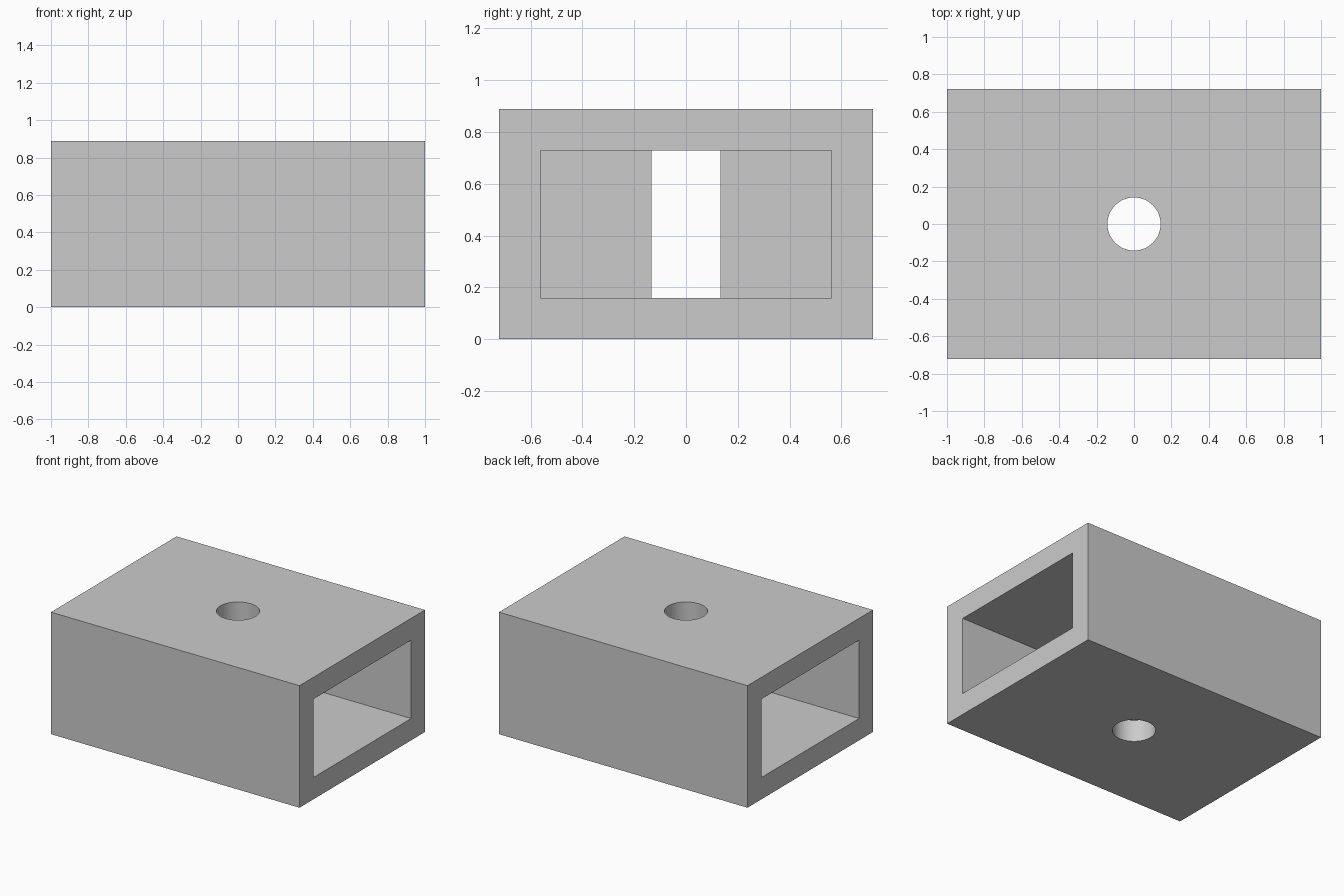
import bpy
import math

# Remove the default cube
old = bpy.data.objects.get("Cube")
if old:
    bpy.data.objects.remove(old, do_unlink=True)

LENGTH, WIDTH, HEIGHT = 2.0, 1.442, 0.888
WALL = 0.159          # outer shell thickness
DIVIDER = 0.1         # thickness of the web between the pockets
HOLE_RADIUS = 0.142

grey = bpy.data.materials.new("plain grey")
grey.use_nodes = True
colour = (0.6, 0.6, 0.6, 1)
grey.diffuse_color = colour
grey.node_tree.nodes["Principled BSDF"].inputs["Base Color"].default_value = colour


def box(name, size, location):
    bpy.ops.mesh.primitive_cube_add(size=1, location=location)
    obj = bpy.context.object
    obj.name = name
    obj.scale = size
    bpy.ops.object.transform_apply(location=False, rotation=False, scale=True)
    obj.data.materials.append(grey)
    return obj


def cut(target, cutter):
    cutter.hide_render = True
    mod = target.modifiers.new("cut", 'BOOLEAN')
    mod.operation = 'DIFFERENCE'
    mod.solver = 'EXACT'
    mod.object = cutter
    bpy.ops.object.select_all(action='DESELECT')
    target.select_set(True)
    bpy.context.view_layer.objects.active = target
    bpy.ops.object.modifier_apply(modifier=mod.name)
    bpy.data.objects.remove(cutter, do_unlink=True)


# Solid block
mid = HEIGHT / 2
housing = box("housing_block", (LENGTH, WIDTH, HEIGHT), (0, 0, mid))

# Rectangular pocket in each end, leaving a thin divider at the centre
depth = 1.0
for side in (-1, 1):
    pocket = box("pocket_cutter",
                 (depth, WIDTH - 2 * WALL, HEIGHT - 2 * WALL),
                 (side * (DIVIDER / 2 + depth / 2), 0, mid))
    cut(housing, pocket)

# Vertical bore through roof, divider and floor
bpy.ops.mesh.primitive_cylinder_add(vertices=64, radius=HOLE_RADIUS,
                                    depth=HEIGHT + 0.4, location=(0, 0, mid))
bore = bpy.context.object
bore.name = "bore_cutter"
bore.data.materials.append(grey)
cut(housing, bore)

# Smooth the bore while keeping the edges crisp
housing.select_set(True)
bpy.context.view_layer.objects.active = housing
bpy.ops.object.shade_smooth_by_angle(angle=math.radians(30))
